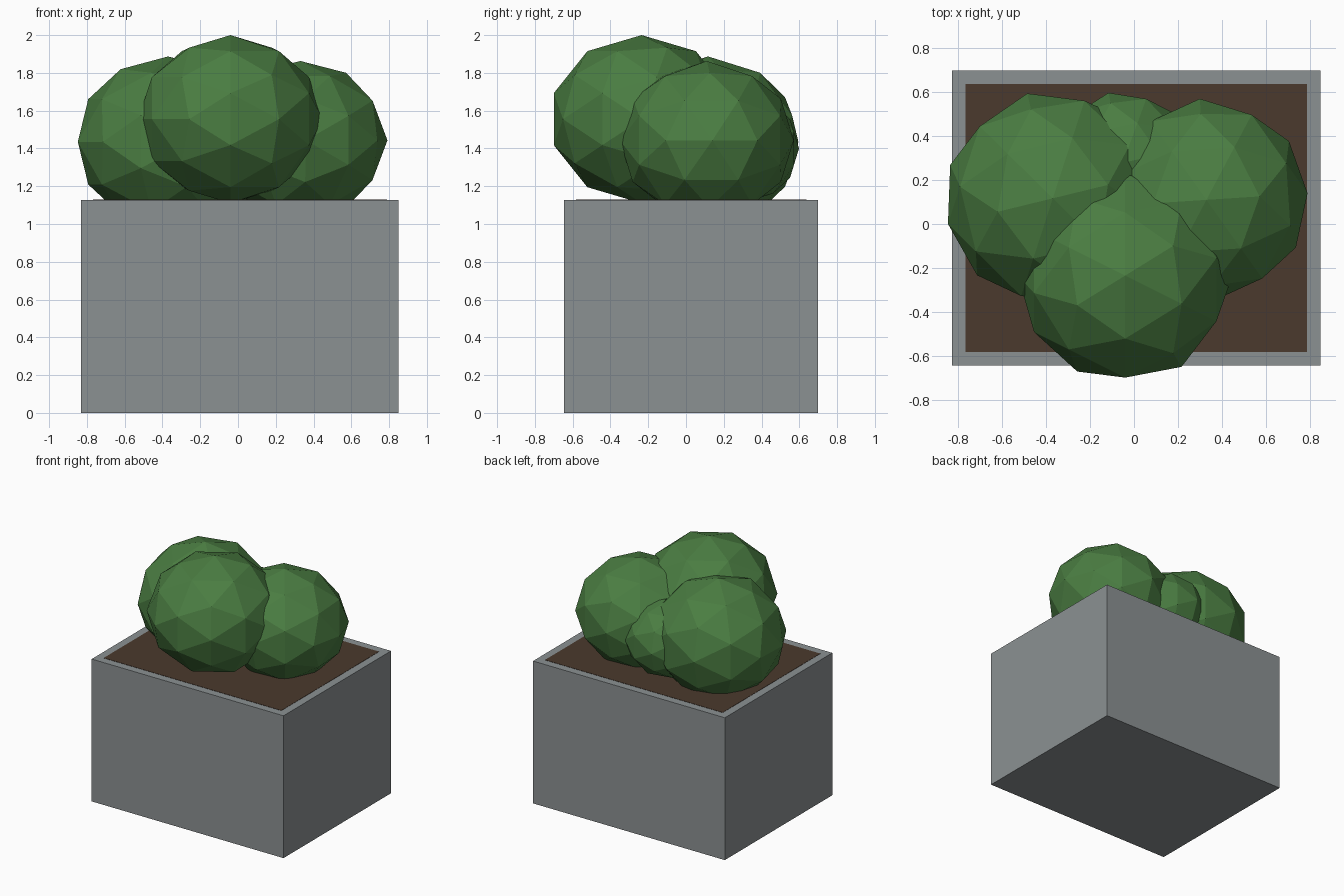
import bpy
import bmesh
from math import radians
from mathutils import Matrix, Vector

cube = bpy.data.objects.get("Cube")
if cube:
    bpy.data.objects.remove(cube, do_unlink=True)


def make_material(name, color):
    mat = bpy.data.materials.new(name)
    mat.use_nodes = True
    rgba = (*color, 1.0)
    mat.diffuse_color = rgba
    mat.node_tree.nodes["Principled BSDF"].inputs["Base Color"].default_value = rgba
    return mat


def add_object(name, bm, mat):
    mesh = bpy.data.meshes.new(name)
    bm.to_mesh(mesh)
    bm.free()
    mesh.materials.append(mat)
    obj = bpy.data.objects.new(name, mesh)
    bpy.context.collection.objects.link(obj)
    return obj


def add_box(name, low, high, mat):
    low, high = Vector(low), Vector(high)
    bm = bmesh.new()
    bmesh.ops.create_cube(bm, size=1.0)
    bmesh.ops.scale(bm, vec=high - low, verts=bm.verts)
    bmesh.ops.translate(bm, vec=(low + high) / 2, verts=bm.verts)
    return add_object(name, bm, mat)


# Lays the icosphere so that an edge midpoint points straight up
EDGE_UP = Matrix(((0, 0, 1, 0), (1, 0, 0, 0), (0, 1, 0, 0), (0, 0, 0, 1)))


def add_foliage(name, center, radius, height, turn, mat):
    bm = bmesh.new()
    bmesh.ops.create_icosphere(bm, subdivisions=2, radius=1.0)
    transform = (Matrix.Translation(center)
                 @ Matrix.Diagonal((radius, radius, height, 1.0))
                 @ Matrix.Rotation(radians(turn), 4, "Z") @ EDGE_UP)
    bmesh.ops.transform(bm, matrix=transform, verts=bm.verts)
    return add_object(name, bm, mat)


stone = make_material("stone_grey", (0.26, 0.283, 0.29))
earth = make_material("soil_brown", (0.069, 0.041, 0.026))
leaves = make_material("leaf_green", (0.069, 0.205, 0.054))

# Planter box and the soil inside its rim
left, right, front, back, top = -0.83, 0.85, -0.645, 0.70, 1.127
rim = 0.062
add_box("planter_box", (left, front, 0), (right, back, top), stone)
add_box("soil", (left + rim, front + rim, top - 0.004),
        (right - rim, back - rim, top + 0.002), earth)

# Faceted foliage clumps
add_foliage("front_foliage", (-0.04, -0.235, 1.555), 0.489, 0.445, 0, leaves)
add_foliage("right_foliage", (-0.37, 0.117, 1.435), 0.492, 0.452, -18, leaves)
add_foliage("left_foliage", (0.33, 0.11, 1.443), 0.462, 0.42, -28, leaves)
add_foliage("back_foliage", (-0.05, 0.28, 1.40), 0.325, 0.295, -20, leaves)
